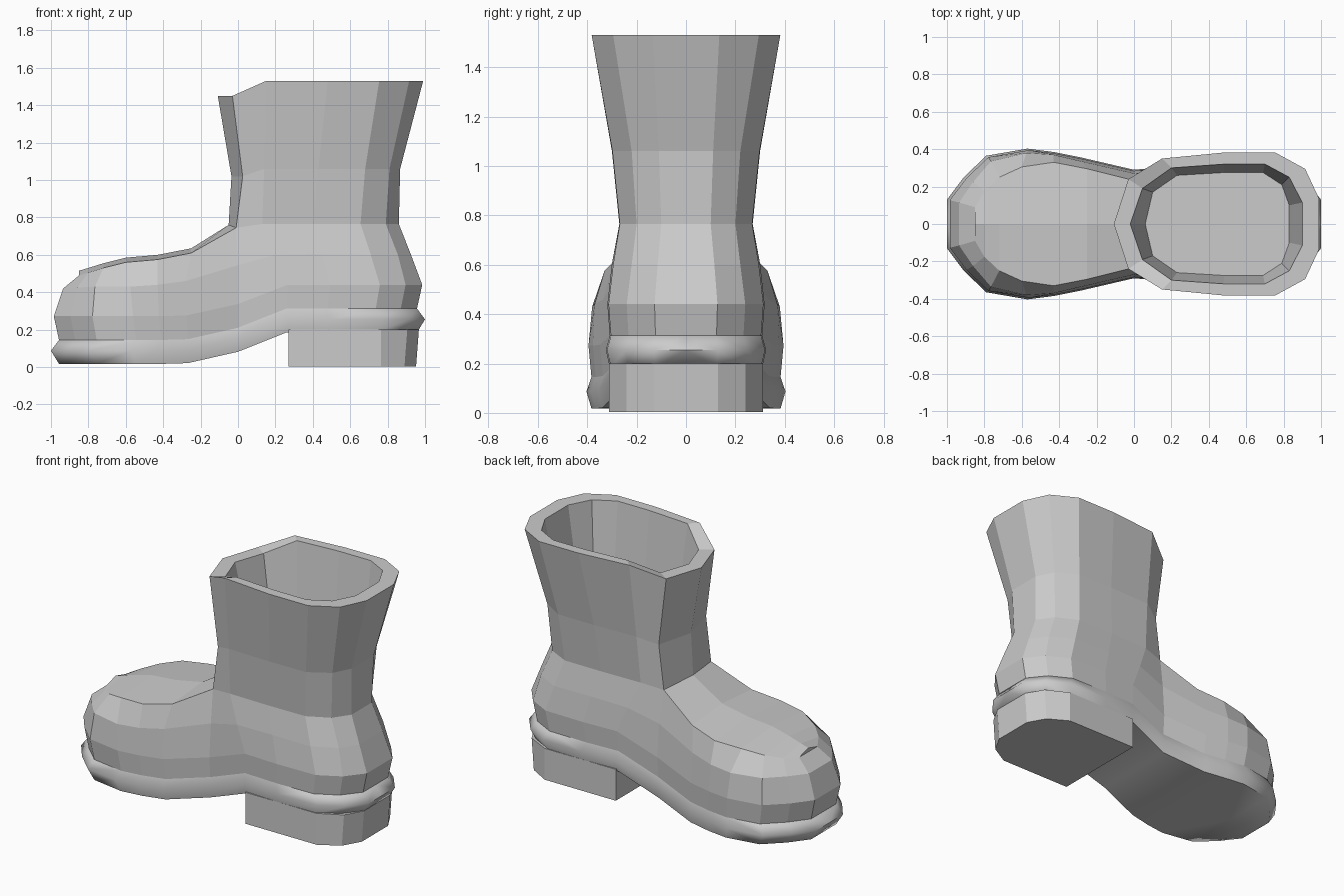
import bpy, bmesh

if "Cube" in bpy.data.objects:
    bpy.data.objects.remove(bpy.data.objects["Cube"])


def bend(x):
    """Lift of the sole arch towards the raised heel seat."""
    if x < -0.3:
        return 0.0
    if x < 0:
        return 0.065 * (x + 0.3) / 0.3
    return min(0.168, 0.065 + 0.103 * x / 0.27)


def row(pts):
    """Close a half outline onto the centre line at toe and heel."""
    a, b = pts[0], pts[-1]
    return [(a[0], 0, a[2])] + list(pts) + [(b[0], 0, b[2])]


def level(z, sx=1.0, sy=1.0):
    """Foot outline at height z, scaled and bent along the arch."""
    return row([(x * sx, y * sy, z + bend(x)) for x, y in OUTLINE])


def centre(r, lift=0.0):
    return [(x, 0, z + (lift if y else 0)) for x, y, z in r]


def build(name, strips, smooth=None):
    """Skin each sequence of half rows, mirrored across y = 0."""
    bm = bmesh.new()
    verts = {}

    def vert(p, s):
        k = (round(p[0], 4), round(p[1] * s, 4) + 0.0, round(p[2], 4))
        if k not in verts:
            verts[k] = bm.verts.new(k)
        return verts[k]

    for rows in strips:
        for a, b in zip(rows, rows[1:]):
            for i in range(len(a) - 1):
                for s in (1, -1):
                    quad = [vert(p, s) for p in (a[i], a[i + 1], b[i + 1], b[i])]
                    quad = list(dict.fromkeys(quad))
                    if len(quad) > 2 and not bm.faces.get(quad):
                        bm.faces.new(quad)
    bmesh.ops.recalc_face_normals(bm, faces=bm.faces)
    mesh = bpy.data.meshes.new(name)
    bm.to_mesh(mesh)
    bm.free()
    ob = bpy.data.objects.new(name, mesh)
    bpy.context.collection.objects.link(ob)
    if smooth:
        bpy.ops.object.select_all(action='DESELECT')
        bpy.context.view_layer.objects.active = ob
        ob.select_set(True)
        bpy.ops.object.shade_smooth_by_angle(angle=smooth)
    return ob


# Half outline of the foot, toe to heel
OUTLINE = [(-1, .13), (-.91, .25), (-.79, .365), (-.57, .403), (-.43, .385), (-.28, .355),
           (0, .29), (.27, .315), (.5, .325), (.77, .32), (.91, .245), (1, .13)]

# Sole with rounded welt
low, mid, top = level(.017, .957, .95), level(.087), level(.145, .957, .95)
build("sole", [[centre(low), low, mid, top, centre(top)]], smooth=1.15)

# Heel block
HEEL = [(.27, .312), (.765, .312), (.89, .24), (.952, .13)]
foot = row([(x, y, .003) for x, y in HEEL])
seat = row([(x if x < .8 else x + .015, y, .2) for x, y in HEEL])
build("heel", [[centre(foot), foot, seat, centre(seat)]])

# Upper: foot levels rising into the ankle
swell = level(.272, .985, .98)
instep = row([(-.935, .115, .42), (-.86, .225, .425), (-.765, .335, .43), (-.575, .38, .43),
              (-.43, .37, .44), (-.28, .335, .46), (0, .27, .545), (.2, .295, .6),
              (.45, .3, .605), (.71, .295, .6), (.855, .22, .6), (.925, .115, .6)])
ankle = row([(-.85, .09, .49), (-.80, .175, .505), (-.72, .25, .53), (-.6, .305, .56),
             (-.43, .33, .575), (-.25, .295, .61), (-.01, .235, .745), (.13, .265, .765),
             (.4, .27, .765), (.655, .268, .765), (.79, .2, .765), (.86, .1, .765)])
vamp = ankle[:8]
ridge = centre(vamp, .025)
ridge[-1] = (-.05, 0, .76)

# Shaft, rim and lining
shaft_base = [ridge[-1]] + ankle[7:]
shaft_mid = row([(-.035, 0, 1.02), (.025, .235, 1.02), (.14, .292, 1.06), (.43, .3, 1.06),
                 (.68, .298, 1.06), (.81, .22, 1.06), (.867, .11, 1.06)])[1:]
rim_out = row([(-.108, 0, 1.45), (-.03, .24, 1.45), (.15, .35, 1.53), (.48, .382, 1.53),
               (.755, .382, 1.53), (.915, .295, 1.53), (.99, .135, 1.53)])[1:]
rim_in = row([(-.02, 0, 1.45), (.045, .19, 1.45), (.2, .3, 1.53), (.48, .32, 1.53),
              (.7, .32, 1.53), (.83, .25, 1.53), (.9, .115, 1.53)])[1:]
lining = row([(.06, 0, 1.12), (.1, .17, 1.12), (.23, .26, 1.12), (.48, .275, 1.12),
              (.69, .275, 1.12), (.79, .21, 1.12), (.83, .1, 1.12)])[1:]
build("boot_upper", [[centre(top), top, swell, instep, ankle], [vamp, ridge],
                     [shaft_base, shaft_mid, rim_out, rim_in, lining, centre(lining)]])
